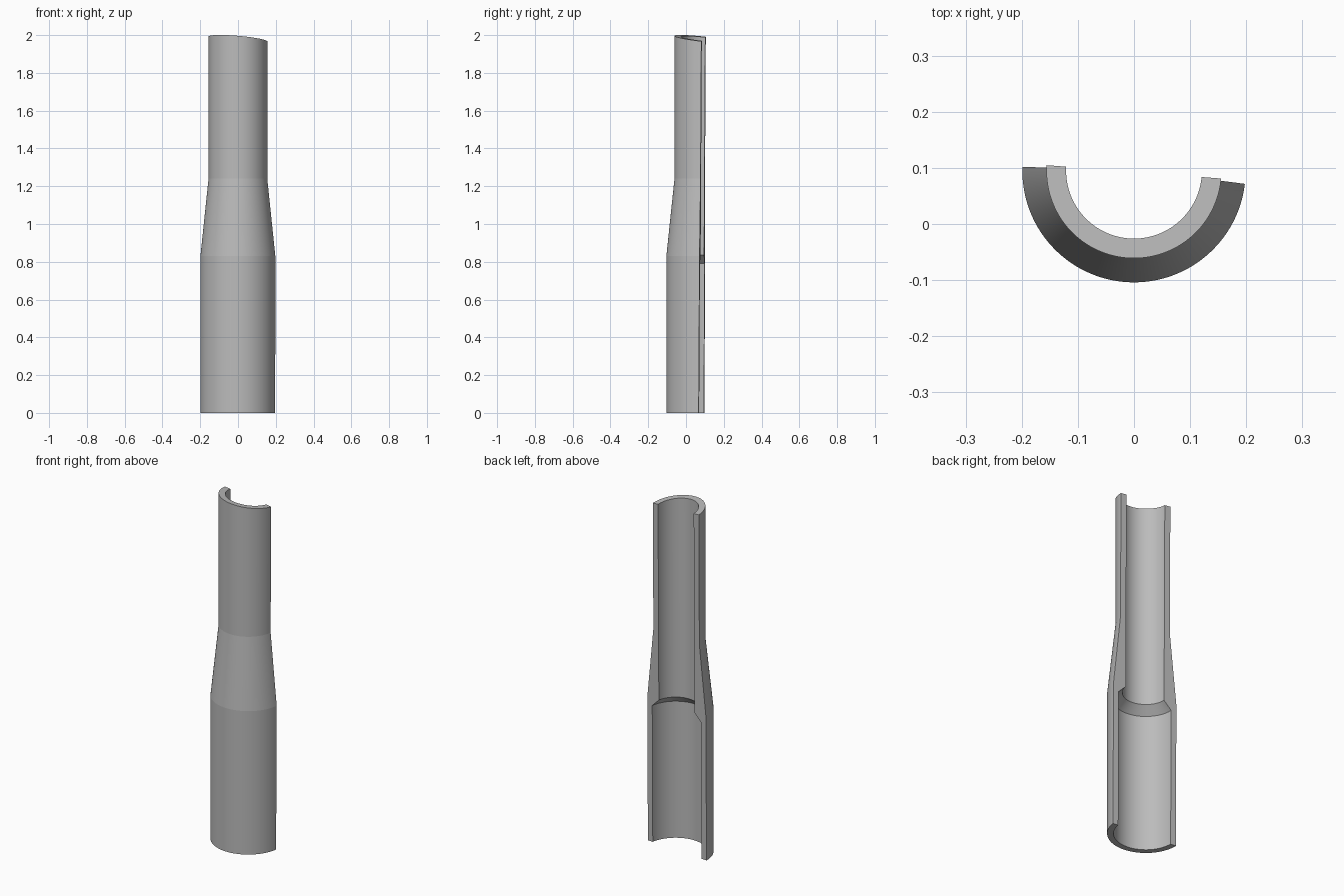
import bpy, bmesh, math
from mathutils import Vector

if "Cube" in bpy.data.objects:
    bpy.data.objects.remove(bpy.data.objects["Cube"])

SEGMENTS = 128
AXIS_Y = 0.095

# closed wall section (radius, height): outside going up, inside going down
SECTION = [(0.199, 0.0), (0.199, 0.83), (0.156, 1.24), (0.156, 2.0),
           (0.121, 2.0), (0.121, 0.835), (0.166, 0.79), (0.166, 0.0)]


def height(x, y, z):
    """Slanted top rim; everything else keeps its height."""
    return 1.979 - 0.085 * x - 0.11 * (y - AXIS_Y) if z > 1.9 else z


bm = bmesh.new()

# revolve the wall section into a full reducer sleeve
rings = []
for i in range(SEGMENTS):
    a = 2 * math.pi * i / SEGMENTS
    ring = []
    for r, z in SECTION:
        x, y = r * math.cos(a), AXIS_Y + r * math.sin(a)
        ring.append(bm.verts.new((x, y, height(x, y, z))))
    rings.append(ring)
n = len(SECTION)
for i in range(SEGMENTS):
    a, b = rings[i], rings[(i + 1) % SEGMENTS]
    for k in range(n):
        m = (k + 1) % n
        bm.faces.new((a[k], b[k], b[m], a[m]))

# slice lengthwise on a slightly skewed plane, keep the front half, cap the walls
cut = bmesh.ops.bisect_plane(
    bm, geom=bm.verts[:] + bm.edges[:] + bm.faces[:],
    plane_co=Vector((0, 0.082, 0)), plane_no=Vector((0.076, 1, -0.0055)).normalized(),
    clear_outer=True)
edges = [e for e in cut["geom_cut"] if isinstance(e, bmesh.types.BMEdge)]
bmesh.ops.edgeloop_fill(bm, edges=edges)
bmesh.ops.recalc_face_normals(bm, faces=bm.faces[:])

mesh = bpy.data.meshes.new("half_sleeve")
bm.to_mesh(mesh)
bm.free()
sleeve = bpy.data.objects.new("half_sleeve", mesh)
bpy.context.collection.objects.link(sleeve)

grey = bpy.data.materials.new("grey")
grey.diffuse_color = (0.5, 0.5, 0.5, 1)
grey.use_nodes = True
grey.node_tree.nodes["Principled BSDF"].inputs["Base Color"].default_value = grey.diffuse_color
mesh.materials.append(grey)

# smooth round walls, crisp edges at tapers and cuts
bpy.context.view_layer.objects.active = sleeve
sleeve.select_set(True)
bpy.ops.object.shade_smooth_by_angle(angle=math.radians(5))
